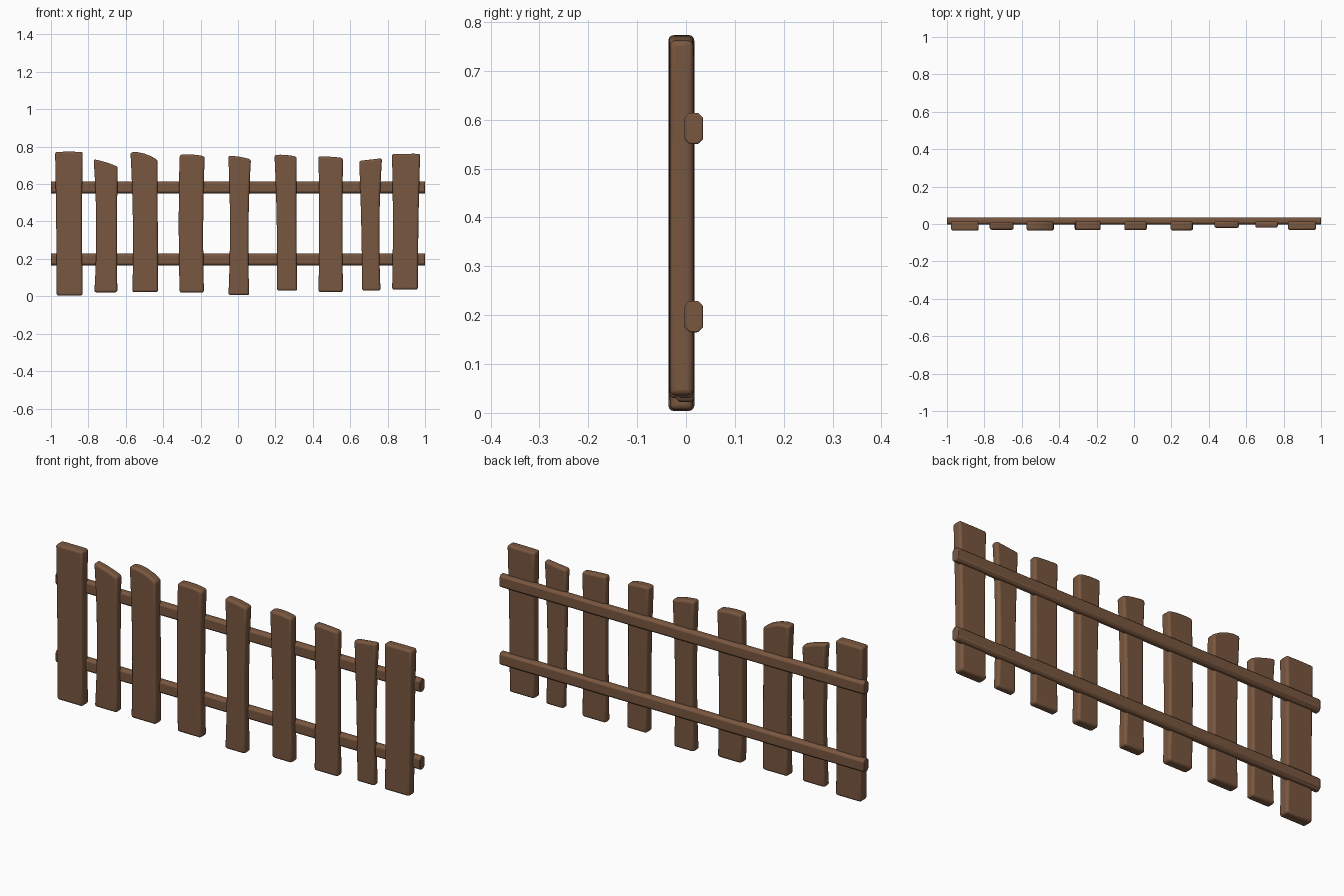
import bpy, bmesh

if "Cube" in bpy.data.objects:
    bpy.data.objects.remove(bpy.data.objects["Cube"])

wood = bpy.data.materials.new("brown wood")
wood.diffuse_color = (0.190, 0.095, 0.050, 1)
wood.use_nodes = True
wood.node_tree.nodes["Principled BSDF"].inputs["Base Color"].default_value = wood.diffuse_color


def slab(name, outline, axis, lo, hi, bevel, segments):
    """Extrude a 2D outline along an axis ('x' or 'y') and round its edges."""
    bm = bmesh.new()
    place = (lambda p, d: (p[0], d, p[1])) if axis == 'y' else (lambda p, d: (d, p[0], p[1]))
    a = [bm.verts.new(place(p, lo)) for p in outline]
    b = [bm.verts.new(place(p, hi)) for p in outline]
    n = len(outline)
    bm.faces.new(a)
    bm.faces.new(b[::-1])
    for i in range(n):
        j = (i + 1) % n
        bm.faces.new((a[j], a[i], b[i], b[j]))
    bmesh.ops.recalc_face_normals(bm, faces=bm.faces)
    mesh = bpy.data.meshes.new(name)
    bm.to_mesh(mesh)
    bm.free()
    ob = bpy.data.objects.new(name, mesh)
    bpy.context.collection.objects.link(ob)
    mesh.materials.append(wood)
    mod = ob.modifiers.new("rounded edges", 'BEVEL')
    mod.width = bevel
    mod.segments = segments
    mod.limit_method = 'ANGLE'
    mod.angle_limit = 0.5
    bpy.ops.object.select_all(action='DESELECT')
    ob.select_set(True)
    bpy.context.view_layer.objects.active = ob
    bpy.ops.object.shade_smooth_by_angle(angle=0.7)
    return ob


def curve(b, m, t, f):
    """Smooth curve through bottom, middle and top values."""
    return b * (1 - f) * (1 - 2 * f) + m * 4 * f * (1 - f) + t * f * (2 * f - 1)


# Pickets: left (bottom, mid, top), right (bottom, mid, top),
# z (bottom, top left, top middle, top right), y (front, back)
pickets = [
    ((-.970, -.972, -.978), (-.830, -.834, -.830), (.004, .772, .773, .772), (-.036, .017)),
    ((-.768, -.758, -.772), (-.645, -.647, -.643), (.021, .733, .717, .693), (-.031, .012)),
    ((-.565, -.562, -.575), (-.428, -.429, -.430), (.022, .770, .764, .728), (-.035, .015)),
    ((-.312, -.317, -.312), (-.182, -.186, -.178), (.020, .756, .758, .748), (-.033, .016)),
    ((-.051, -.043, -.052), (.060, .056, .069), (.006, .752, .746, .732), (-.033, .014)),
    ((.208, .207, .195), (.317, .312, .314), (.030, .755, .756, .746), (-.034, .015)),
    ((.430, .434, .430), (.561, .559, .561), (.022, .749, .746, .740), (-.021, .017)),
    ((.664, .659, .648), (.762, .756, .770), (.030, .724, .731, .738), (-.020, .015)),
    ((.824, .828, .823), (.962, .965, .974), (.036, .761, .762, .762), (-.033, .015)),
]
steps = 8
for i, (left, right, (zb, zl, zm, zr), (front, back)) in enumerate(pickets):
    fr = [k / steps for k in range(steps + 1)]
    pts = [(curve(*right, f), zb + (zr - zb) * f) for f in fr]
    for f in (.75, .5, .25):
        pts.append((left[2] + (right[2] - left[2]) * f, curve(zl, zm, zr, f)))
    pts += [(curve(*left, f), zb + (zl - zb) * f) for f in reversed(fr)]
    slab(f"picket_{i + 1}", pts, 'y', front, back, 0.011, 3)

# Two long rails behind the pickets, with chamfered cross-sections
for name, z in (("lower_rail", .197), ("upper_rail", .582)):
    w, h, c = .019, .032, .010
    section = [(-w + c, -h), (w - c, -h), (w, -h + c), (w, h - c),
               (w - c, h), (-w + c, h), (-w, h - c), (-w, -h + c)]
    slab(name, [(.016 + y, z + dz) for y, dz in section], 'x', -1, 1, 0.003, 2)
